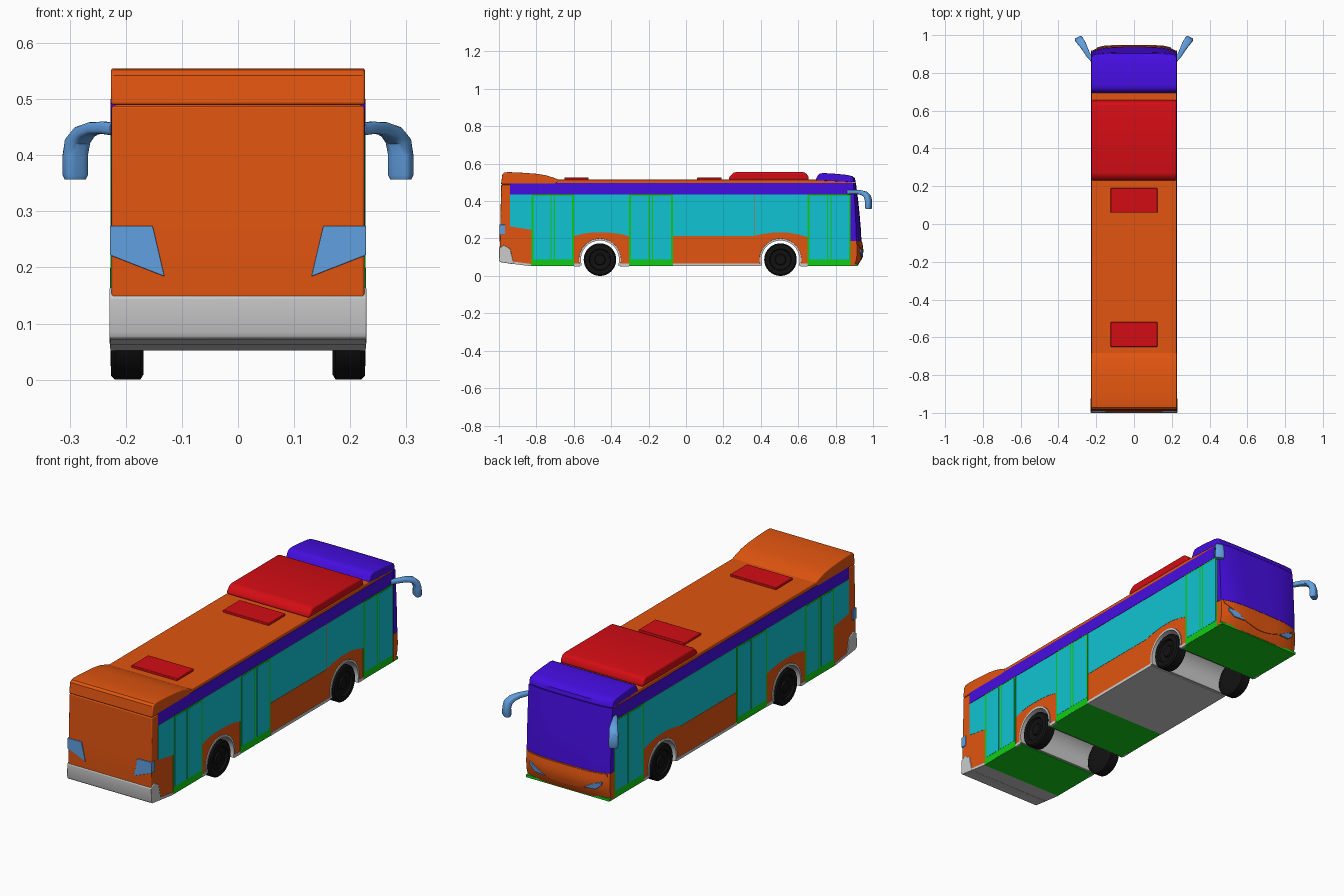
import bpy, bmesh, math
from mathutils import Vector

ORANGE = ("orange", (0.75, 0.09, 0.005, 1))
PURPLE = ("purple", (0.06, 0.004, 0.75, 1))
CYAN = ("cyan", (0.005, 0.55, 0.65, 1))
GREEN = ("green", (0.006, 0.6, 0.008, 1))
RED = ("red", (0.65, 0.004, 0.007, 1))
BLUE = ("light_blue", (0.12, 0.35, 0.75, 1))
BLACK = ("black", (0.006, 0.006, 0.006, 1))
W = 0.225                      # half width of the body
WHEELS = (-0.46, 0.505)        # axle positions
AXLE_Z, FLOOR = 0.087, 0.056


def part(name, solids, color=None, bevel=0):
    """Join lofted solids (each a list of rings) into one object."""
    bm = bmesh.new()
    for rings in solids:
        vs = [[bm.verts.new(p) for p in ring] for ring in rings]
        n = len(vs[0])
        for a, b in zip(vs, vs[1:]):
            for i in range(n):
                bm.faces.new((a[i], a[(i + 1) % n], b[(i + 1) % n], b[i]))
        bm.faces.new(vs[0])
        bm.faces.new(vs[-1])
    bmesh.ops.recalc_face_normals(bm, faces=bm.faces)
    me = bpy.data.meshes.new(name)
    bm.to_mesh(me)
    bm.free()
    ob = bpy.data.objects.new(name, me)
    bpy.context.collection.objects.link(ob)
    if color:
        m = bpy.data.materials.get(color[0]) or bpy.data.materials.new(color[0])
        m.diffuse_color = color[1]
        me.materials.append(m)
    if bevel:
        mod = ob.modifiers.new("bevel", "BEVEL")
        mod.width, mod.segments, mod.limit_method = bevel, 3, "ANGLE"
        mod.angle_limit = math.radians(40)
    bpy.ops.object.select_all(action="DESELECT")
    ob.select_set(True)
    bpy.context.view_layer.objects.active = ob
    bpy.ops.object.shade_smooth_by_angle(angle=math.radians(35))
    return ob


def bow(x, y):
    """Curve everything ahead of the front doors back towards the corners."""
    return y if y < 0.88 else 0.88 + (y - 0.88) * (1 - 0.45 * abs(x / W) ** 4)


def prism(poly, x0, x1, steps=1):
    xs = [x0 + (x1 - x0) * i / steps for i in range(steps + 1)]
    return [[(x, bow(x, y) if steps > 1 else y, z) for y, z in poly] for x in xs]


def rect(y0, y1, z0, z1):
    return [(y0, z0), (y1, z0), (y1, z1), (y0, z1)]


def both(rings):
    """A solid and its mirror image in x."""
    return [rings, [[(-p[0], p[1], p[2]) for p in r] for r in rings]]


def sides(polys, x1, x0=0.218):
    return [s for p in polys for s in both(prism(p, x0, x1))]


def arc(yc, r, n=24):
    """Wheel arch points from rear to front."""
    a0 = math.asin((FLOOR - AXLE_Z) / r)
    angles = [math.pi - a0 - (math.pi - 2 * a0) * i / n for i in range(n + 1)]
    return [(yc + r * math.cos(a), AXLE_Z + r * math.sin(a)) for a in angles]


# Main body shell with the wheel arches in its outline
body = [(-0.83, FLOOR)] + arc(WHEELS[0], 0.111) + arc(WHEELS[1], 0.111) + [
    (0.885, FLOOR), (0.885, 0.515), (-0.70, 0.515), (-0.70, 0.488), (-0.988, 0.488),
    (-0.993, 0.276), (-0.996, 0.147), (-0.99, 0.078)]
part("body_shell", [prism(body, -W, W)], ORANGE, 0.004)
part("rear_roof_pod", [prism([(-0.675, 0.512), (-0.71, 0.526), (-0.75, 0.538), (-0.80, 0.546),
     (-0.88, 0.552), (-0.95, 0.555), (-0.972, 0.552), (-0.982, 0.542), (-0.989, 0.49),
     (-0.70, 0.49)], -0.2265, 0.2265)], ORANGE, 0.005)

# Front bumper, windscreen and destination pod share the bowed front
front = [(0.92, FLOOR), (0.938, 0.09), (0.946, 0.125), (0.945, 0.15), (0.938, 0.186)]
part("front_bumper", [prism([(0.88, FLOOR)] + front + [(0.88, 0.186)], -0.227, 0.227, 16)], ORANGE)
part("windscreen", [prism([(0.88, 0.187), (0.938, 0.187), (0.935, 0.25), (0.929, 0.32),
     (0.921, 0.40), (0.908, 0.50), (0.88, 0.50)], -0.2275, 0.2275, 16)], PURPLE)
part("front_roof_pod", [prism([(0.692, 0.51), (0.705, 0.538), (0.715, 0.547), (0.735, 0.550),
     (0.80, 0.546), (0.86, 0.540), (0.89, 0.533), (0.903, 0.522), (0.908, 0.501), (0.88, 0.501)],
     -0.2265, 0.2265, 16)], PURPLE, 0.004)


def front_y(z):
    for (ya, za), (yb, zb) in zip(front, front[1:]):
        if z <= zb:
            return ya + (yb - ya) * (z - za) / (zb - za)
    return front[-1][0]


# Raised bonnet panel with a curved lower edge
hood = []
for i in range(17):
    x = -0.215 + 0.43 * i / 16
    zb = 0.085 + 0.085 * (x / 0.215) ** 2
    zs = [0.183 + (zb - 0.183) * k / 4 for k in range(5)]
    hood.append([(x, bow(x, front_y(z)) + 0.003, z) for z in zs] + [(x, 0.89, zb), (x, 0.89, 0.183)])
part("bonnet_panel", [hood], ORANGE)

# Headlights and wrap-around rear lights
lamp = [(0.105, 0.102), (0.165, 0.104), (0.195, 0.128), (0.196, 0.145), (0.15, 0.13)]
part("headlights", both([[(x, 0.89, z) for x, z in lamp],
     [(x, bow(x, front_y(z)) + 0.007, z) for x, z in lamp]]), BLUE, 0.002)
tail = [(0.2285, 0.274), (0.152, 0.274), (0.131, 0.184), (0.2285, 0.222)]
part("rear_lights", both([[(x, y, z) for x, z in tail] for y in (-0.998, -0.967)]), BLUE, 0.002)

# Grey rear bumper and underside panels
part("rear_bumper", [prism([(-0.92, 0.062), (-0.995, 0.074), (-1.0, 0.085), (-0.999, 0.147),
     (-0.975, 0.165), (-0.94, 0.145)], -0.229, 0.229)], None, 0.003)
part("rear_undertray", [prism([(-0.83, 0.052), (-0.99, 0.072), (-0.99, 0.085), (-0.83, 0.064)],
     -0.2275, 0.2275)])
floors = [(-0.83, -0.567), (-0.353, -0.07), (0.612, 0.918)]
part("door_floors", [prism(rect(a, b, 0.052, 0.064), -0.2265, 0.2265) for a, b in floors], GREEN)
part("centre_floor", [prism(rect(-0.07, 0.398, 0.052, 0.066), -0.2275, 0.2275)])
part("sills", sides([rect(-0.60, -0.567, 0.0515, 0.066), rect(-0.353, -0.305, 0.0515, 0.066),
     rect(0.612, 0.65, 0.0515, 0.066)], 0.2275))

# Wheel arch liners run right across the bus
part("wheel_arches", [prism(arc(y, 0.112) + arc(y, 0.102)[::-1], -0.2285, 0.2285) for y in WHEELS])

# Wheels: lathe rings (x, radius)
tyre = [(0.168, 0.05), (0.168, 0.077), (0.174, 0.087), (0.219, 0.087), (0.226, 0.080),
        (0.227, 0.058), (0.218, 0.054), (0.214, 0.03), (0.221, 0.026), (0.222, 0.01)]
wheels = []
for y in WHEELS:
    wheels += both([[(x, y + r * math.cos(a), AXLE_Z + r * math.sin(a))
                     for a in [math.tau * k / 40 for k in range(40)]] for x, r in tyre])
part("wheels", wheels, BLACK)

# Side glazing with the lower edge rising over the wheels
TOP = 0.434
part("side_windows", sides([
    [(-0.94, 0.265), (-0.825, 0.246), (-0.825, TOP), (-0.94, TOP)],
    [(-0.60, 0.212), (-0.56, 0.224), (-0.51, 0.231), (-0.41, 0.231), (-0.35, 0.224),
     (-0.305, 0.212), (-0.305, TOP), (-0.60, TOP)],
    rect(-0.07, 0.364, 0.213, TOP),
    [(0.367, 0.215), (0.42, 0.226), (0.47, 0.232), (0.54, 0.232), (0.60, 0.222),
     (0.65, 0.207), (0.65, TOP), (0.367, TOP)]], 0.2262), CYAN)
part("side_band", sides([rect(-0.942, 0.882, 0.436, 0.498)], 0.2265), PURPLE)
part("lower_side_panels", sides([rect(-0.07, 0.364, 0.066, 0.211)], 0.2262), ORANGE)

# Double doors: green frame with two glass leaves and a thin centre strip
frames, leaves = [], []
for y0, y1 in ((-0.825, -0.60), (-0.305, -0.07), (0.65, 0.882)):
    mid = (y0 + y1) / 2
    frames.append(rect(y0, y1, 0.054, 0.435))
    leaves += [rect(y0 + 0.010, mid - 0.012, 0.088, 0.428), rect(mid - 0.006, mid + 0.006, 0.088, 0.428),
               rect(mid + 0.012, y1 - 0.010, 0.088, 0.428)]
part("door_frames", sides(frames, 0.2268), GREEN)
part("door_glass", sides(leaves, 0.2276), CYAN)

# Roof unit and hatches
part("roof_air_unit", [prism([(0.228, 0.512), (0.232, 0.53), (0.255, 0.552), (0.27, 0.555),
     (0.625, 0.555), (0.642, 0.550), (0.655, 0.53), (0.657, 0.512)], -W, W)], RED, 0.009)
part("roof_hatches", [prism(rect(a, a + 0.13, 0.512, 0.526), -0.124, 0.124)
     for a in (0.06, -0.65)], RED, 0.003)

# Wing mirrors: swept section along an arm that turns down (centre, width, thickness)
path = [((0.220, 0.868, 0.447), (0.008, -0.008, 0), (0, 0, 0.012)),
        ((0.240, 0.892, 0.449), (0.009, -0.009, 0), (0, 0, 0.011)),
        ((0.258, 0.925, 0.448), (0.012, -0.010, 0), (0.002, 0.003, 0.011)),
        ((0.274, 0.953, 0.441), (0.016, -0.011, 0), (0.006, 0.008, 0.010)),
        ((0.286, 0.970, 0.425), (0.018, -0.011, 0), (0.009, 0.012, 0.005)),
        ((0.290, 0.976, 0.400), (0.019, -0.010, 0), (0.008, 0.014, 0)),
        ((0.290, 0.976, 0.365), (0.020, -0.009, 0), (0.007, 0.014, 0)),
        ((0.290, 0.976, 0.357), (0.017, -0.008, 0), (0.005, 0.011, 0))]
soft = lambda v: math.copysign(abs(v) ** 0.6, v)
rings = [[tuple(Vector(c) + Vector(a) * soft(math.cos(t)) + Vector(b) * soft(math.sin(t)))
          for t in [math.tau * (k + 0.5) / 16 for k in range(16)]] for c, a, b in path]
part("wing_mirrors", both(rings), BLUE)
